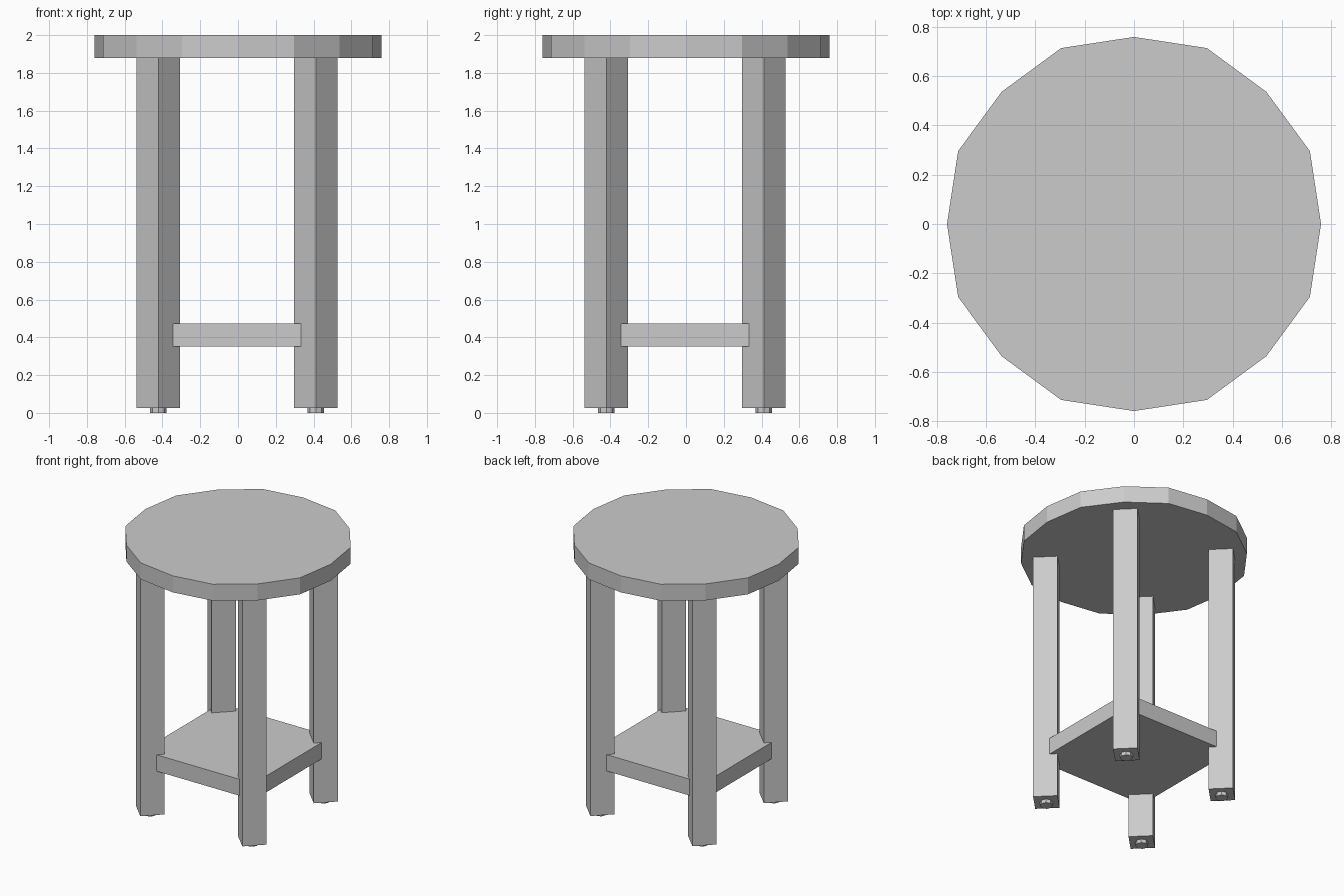
import bpy, bmesh
from math import sin, cos, pi
from mathutils import Matrix

if "Cube" in bpy.data.objects:
    bpy.data.objects.remove(bpy.data.objects["Cube"])

CX, CY = -0.005, -0.005   # centre of the leg frame
LEG = 0.417               # leg distance from the centre along x and y


def prism(name, points, z0, z1):
    """Extrude a flat outline from z0 to z1."""
    bm = bmesh.new()
    face = bm.faces.new([bm.verts.new((x, y, z0)) for x, y in points])
    top = bmesh.ops.extrude_face_region(bm, geom=[face])["geom"]
    verts = [v for v in top if isinstance(v, bmesh.types.BMVert)]
    bmesh.ops.translate(bm, verts=verts, vec=(0, 0, z1 - z0))
    bmesh.ops.recalc_face_normals(bm, faces=bm.faces)
    mesh = bpy.data.meshes.new(name)
    bm.to_mesh(mesh)
    bm.free()
    obj = bpy.data.objects.new(name, mesh)
    bpy.context.collection.objects.link(obj)
    return obj


def ring(n, radius, x=0, y=0):
    return [(x + radius * cos(2 * pi * i / n), y + radius * sin(2 * pi * i / n))
            for i in range(n)]


# Round seat: sixteen sides, every second corner slightly further out
seat = [(x * (1.018 if i % 2 else 1), y * (1.018 if i % 2 else 1))
        for i, (x, y) in enumerate(ring(16, 0.759))]
prism("seat", seat, 1.878, 2.0)

# Square shelf whose corners are let into the legs
h = 0.455
prism("shelf", [(CX + sx * h, CY + sy * h)
                for sx, sy in ((-1, -1), (1, -1), (1, 1), (-1, 1))], 0.351, 0.472)

# Legs turned 45 degrees, each on a small round foot
for side, sx in (("left", -1), ("right", 1)):
    for end, sy in (("front", -1), ("back", 1)):
        x, y = CX + sx * LEG, CY + sy * LEG
        prism(f"{end}_{side}_leg", ring(4, 0.116, x, y), 0.027, 1.878)
        prism(f"{end}_{side}_foot", ring(8, 0.043, x, y), 0.0, 0.027)
